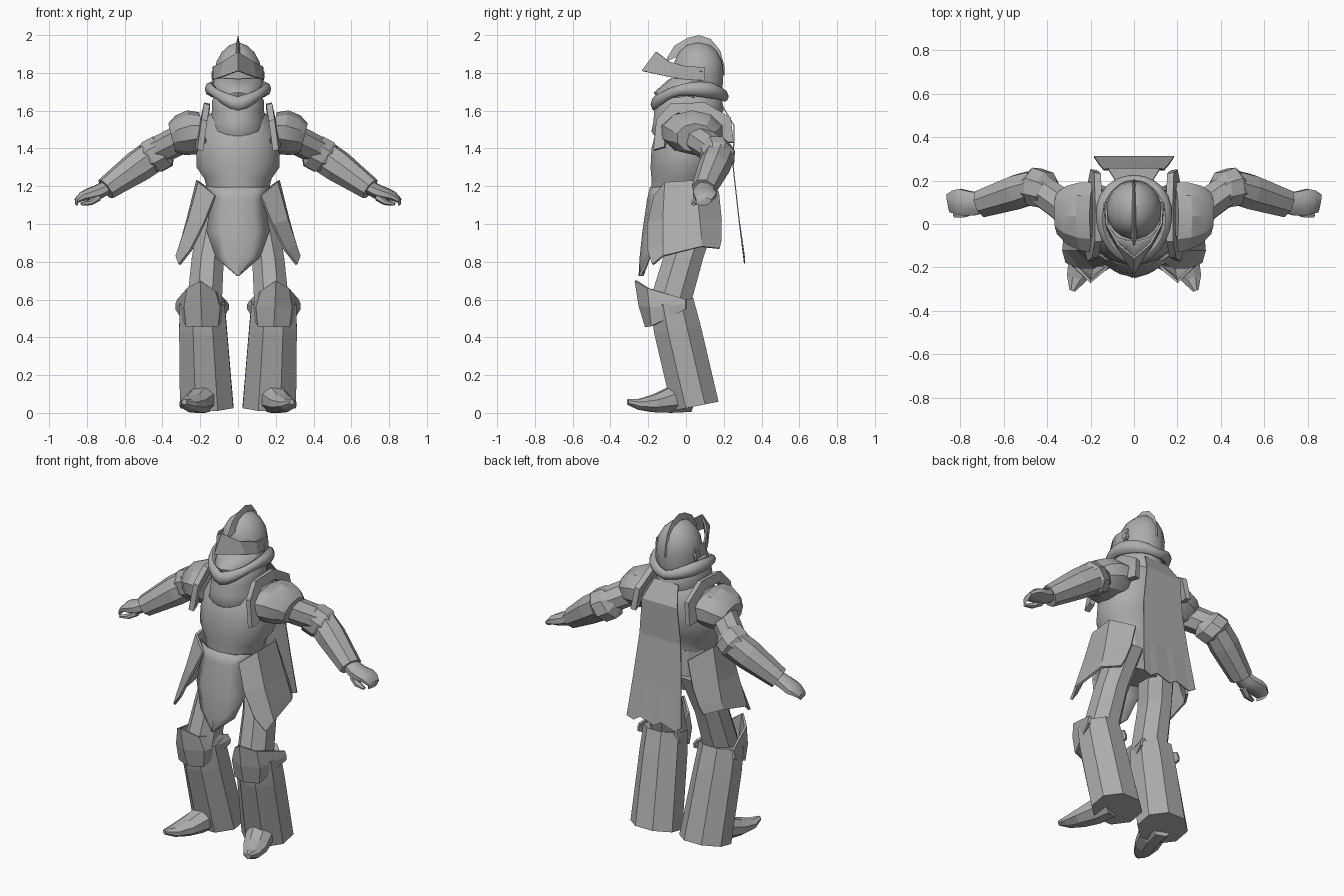
import bpy, bmesh, math
from mathutils import Vector as V

steel = bpy.data.materials.new("grey steel")
steel.diffuse_color = (0.42, 0.42, 0.42, 1)


def grid(name, rows, ring=False, loop=False, caps=False, thick=0, mirror=False, smooth=0):
    """Skin a list of point rows; optionally close, cap, thicken and mirror it."""
    bm = bmesh.new()
    vs = [[bm.verts.new(p) for p in r] for r in rows]
    n, m = len(vs), len(vs[0])
    for i in range(n if loop else n - 1):
        for j in range(m if ring else m - 1):
            a, b = vs[i], vs[(i + 1) % n]
            bm.faces.new((a[j], a[(j + 1) % m], b[(j + 1) % m], b[j]))
    if caps:
        bm.faces.new(vs[0])
        bm.faces.new(vs[-1])
    bmesh.ops.recalc_face_normals(bm, faces=bm.faces)
    me = bpy.data.meshes.new(name)
    bm.to_mesh(me)
    bm.free()
    me.materials.append(steel)
    ob = bpy.data.objects.new(name, me)
    bpy.context.collection.objects.link(ob)
    if smooth:
        bpy.ops.object.select_all(action='DESELECT')
        ob.select_set(True)
        bpy.context.view_layer.objects.active = ob
        bpy.ops.object.shade_smooth_by_angle(angle=math.radians(smooth))
    if thick:
        s = ob.modifiers.new("thickness", 'SOLIDIFY')
        s.thickness, s.offset = thick, 0
    if mirror:
        ob.modifiers.new("mirror", 'MIRROR').use_mirror_merge = False
    return ob


def loft(name, secs, n=8, axis=(0, 0, 1), **kw):
    """Stack elliptical sections (x, y, z, r1, r2) set square to the axis."""
    d = V(axis).normalized()
    u = V((1, 0, 0)) if d.z > 0.99 else d.cross(V((0, 0, 1))).normalized()
    w = d.cross(u)
    rows = []
    for x, y, z, r1, r2 in secs:
        rows.append([V((x, y, z)) + u * r1 * math.cos(t) + w * r2 * math.sin(t)
                     for t in ((k + .5) * math.tau / n for k in range(n))])
    return grid(name, rows, ring=True, caps=True, **kw)


def sym(half):
    """Mirror a half row (outside to centre) to a full row."""
    return half + [(-x, y, z) for x, y, z in half[-2::-1]]


# Helmet dome, crest, pivots
loft("helmet", [(0, .06, 1.6, .1, .11), (0, .065, 1.72, .122, .13), (0, .065, 1.8, .127, .135),
                (0, .065, 1.86, .115, .127), (0, .065, 1.91, .087, .102), (0, .065, 1.945, .048, .065),
                (0, .065, 1.96, .008, .01)], 20, smooth=40)
crest = [(-.1, 1.86, 1.88), (-.06, 1.88, 1.945), (.01, 1.9, 1.985), (.07, 1.9, 2.0),
         (.13, 1.88, 1.98), (.18, 1.84, 1.92), (.205, 1.78, 1.83)]
grid("crest", [[(-w, y, lo), (0, y, hi), (w, y, lo)] for (y, lo, hi), w in
               zip(crest, (.004, .014, .02, .022, .02, .014, .004))], ring=True, caps=True)
loft("visor_pivot", [(.115, .08, 1.79, .024, .024), (.14, .08, 1.79, .02, .02)], 8,
     axis=(1, 0, 0), mirror=True)
# Pointed visor and chin guard
grid("visor", [sym([(.13, .1, 1.83), (.125, 0, 1.835), (.075, -.09, 1.86), (0, -.155, 1.91)]),
               sym([(.133, .1, 1.76), (.128, 0, 1.765), (.095, -.07, 1.775), (0, -.23, 1.81)])],
     thick=.01)
grid("chin_guard", [sym([(.13, .07, 1.775), (.122, -.01, 1.77), (.08, -.065, 1.77), (0, -.085, 1.765)]),
                    sym([(.128, .05, 1.69), (.118, -.04, 1.69), (.07, -.12, 1.69), (0, -.165, 1.695)]),
                    sym([(.12, .03, 1.62), (.1, -.05, 1.62), (.06, -.11, 1.62), (0, -.13, 1.62)])],
     thick=.01, smooth=40)

# Cloth cowl and rolled collar
loft("cowl", [(0, -.03, 1.44, .11, .12), (0, -.02, 1.49, .145, .165), (0, 0, 1.54, .145, .175),
              (0, .015, 1.6, .14, .185), (0, .02, 1.65, .14, .175), (0, .03, 1.69, .12, .14)],
     20, smooth=50)
rows = []
for k in range(24):
    a = k * math.tau / 24
    s, c = math.sin(a), math.cos(a)
    z = 1.635 + .08 * abs(s) ** 1.5 + (.04 * c * c if c < 0 else 0)
    r = .029 + .006 * math.cos(3 * a)
    rows.append([(s * (.147 + r * math.cos(t)), .025 - c * (.178 + r * math.cos(t)),
                  z + 1.2 * r * math.sin(t)) for t in (q * math.tau / 8 for q in range(8))])
grid("collar", rows, ring=True, loop=True, smooth=50)

# Breastplate, hips
loft("breastplate", [(0, -.02, 1.18, .165, .165), (0, -.02, 1.24, .18, .165), (0, -.005, 1.3, .222, .185),
                     (0, .01, 1.4, .222, .195), (0, .02, 1.48, .21, .185), (0, .04, 1.56, .17, .16),
                     (0, .04, 1.61, .12, .12)], 20, smooth=35)
loft("hips", [(0, .03, .95, .12, .1), (0, .02, 1.05, .17, .14), (0, .0, 1.2, .165, .15)], 10)

# Skirt plates: front leaf, one on each hip
leaf = [(1.195, .17, -.185), (1.13, .14, -.2), (.96, .165, -.225), (.82, .115, -.24), (.725, .004, -.245)]
grid("front_skirt_plate", [sym([(w, y + .07 * w / .17, z + .02 * w), (w * .55, y + .015, z), (0, y, z)])
                           for z, w, y in leaf], thick=.012, smooth=40)
grid("hip_plate", [[(.12, -.165, 1.15), (.205, -.11, 1.22), (.215, .05, 1.23), (.13, .17, 1.17)],
                   [(.18, -.2, 1.0), (.26, -.12, 1.02), (.265, .07, 1.03), (.175, .185, 1.02)],
                   [(.25, -.2, .86), (.305, -.12, .89), (.295, .08, .92), (.215, .185, .92)],
                   [(.31, -.175, .785), (.325, -.12, .83), (.305, .08, .88), (.24, .175, .87)]],
     thick=.014, mirror=True)

# Cape
cape = [(1.63, .19, .08), (1.52, .255, .12), (1.3, .25, .14), (1.03, .28, .165), (.79, .31, .185)]
grid("cape", [[(w * t / 4, y, z + (.015 * (t % 3) if z < .8 else 0)) for t in range(-4, 5)]
              for z, y, w in cape], thick=.006)

# Shoulder: upright neck guard and pauldron
arch = [(.2, -.17, 1.39), (.178, -.155, 1.55), (.165, -.08, 1.635), (.163, .1, 1.64),
        (.168, .235, 1.56), (.185, .25, 1.43)]
grid("neck_guard", [[(x, y, z), (x + .012, y + (.04 - y) * .28, z + (1.45 - z) * .28)]
                    for x, y, z in arch], thick=.032, mirror=True)
loft("pauldron", [(.18, .03, 1.49, .17, .105), (.24, .035, 1.485, .165, .12), (.305, .042, 1.47, .14, .108),
                  (.35, .05, 1.455, .1, .08)], 10, axis=(1, 0, -.25), mirror=True, smooth=25)

# Arm: upper arm, elbow, forearm, hand
loft("upper_arm", [(.28, .05, 1.46, .08, .08), (.44, .165, 1.38, .075, .075)], 8,
     axis=(.13, .12, -.07), mirror=True)
loft("elbow_guard", [(.37, .145, 1.41, .05, .06), (.4, .155, 1.385, .09, .1), (.455, .17, 1.355, .095, .1),
                     (.5, .165, 1.335, .065, .065)], 8, axis=(.3, .03, -.2), mirror=True)
fore = (.26, -.09, -.19)
loft("forearm", [(.45, .175, 1.36, .08, .09), (.53, .15, 1.305, .085, .088), (.7, .095, 1.185, .068, .062)],
     8, axis=fore, mirror=True)
loft("hand", [(.67, .105, 1.205, .045, .04), (.74, .095, 1.17, .06, .04), (.79, .1, 1.155, .068, .035),
              (.825, .1, 1.145, .06, .025), (.855, .095, 1.125, .045, .014), (.855, .085, 1.105, .035, .008)],
     8, axis=(.26, -.05, -.1), mirror=True, smooth=40)
loft("thumb", [(.735, .07, 1.145, .025, .022), (.78, .05, 1.115, .022, .016), (.83, .04, 1.105, .012, .009)],
     6, axis=(.26, -.05, -.1), mirror=True)

# Leg: thigh, greave, knee guard, pointed shoe
loft("thigh", [(.115, .06, 1.05, .1, .115), (.16, -.015, .82, .092, .115), (.178, -.085, .58, .1, .12)],
     8, mirror=True)
loft("greave", [(.19, -.075, .585, .128, .125), (.185, -.045, .44, .137, .135), (.166, .05, .035, .153, .135)],
     8, axis=(0, -.2, 1), mirror=True)
grid("knee_guard", [[(.075, 0, .6), (.125, -.2, .645), (.2, -.265, .7), (.265, -.2, .66), (.315, 0, .6)],
                    [(.055, 0, .575), (.1, -.19, .56), (.195, -.245, .57), (.28, -.19, .56), (.325, 0, .575)],
                    [(.055, 0, .55), (.11, -.18, .46), (.19, -.21, .455), (.27, -.18, .46),
                     (.325, 0, .55)]], thick=.014, mirror=True)
loft("shoe", [(.18, .02, .07, .075, .07), (.2, -.08, .07, .08, .075), (.235, -.17, .05, .072, .05),
              (.265, -.25, .045, .05, .03), (.285, -.308, .058, .014, .016)],
     8, axis=(.1, -.3, 0), mirror=True)
